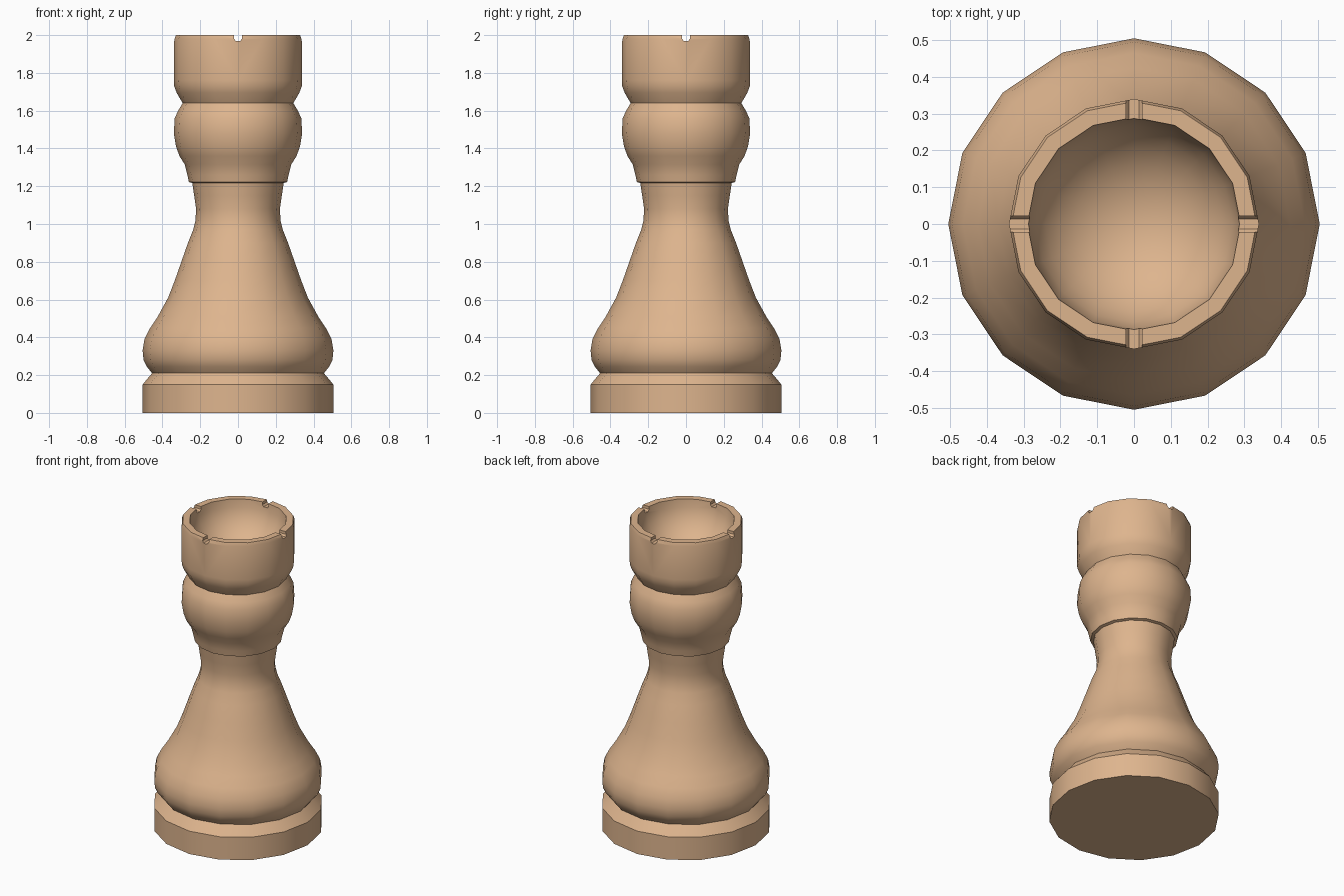
import bpy, bmesh, math

if "Cube" in bpy.data.objects:
    bpy.data.objects.remove(bpy.data.objects["Cube"])

SIDES = 16

wood = bpy.data.materials.new("tan wood")
wood.diffuse_color = (0.73, 0.46, 0.27, 1)
wood.use_nodes = True
wood.node_tree.nodes["Principled BSDF"].inputs["Base Color"].default_value = wood.diffuse_color


def make_object(name, bm):
    bmesh.ops.recalc_face_normals(bm, faces=bm.faces)
    me = bpy.data.meshes.new(name)
    bm.to_mesh(me)
    bm.free()
    me.materials.append(wood)
    ob = bpy.data.objects.new(name, me)
    bpy.context.collection.objects.link(ob)
    return ob


def lathe(name, profile):
    """Revolve (radius, z) points; radius 0 at both ends makes poles."""
    bm = bmesh.new()
    rings = []
    for r, z in profile:
        if r == 0:
            rings.append([bm.verts.new((0, 0, z))] * SIDES)
        else:
            rings.append([bm.verts.new((r * math.cos(2 * math.pi * i / SIDES),
                                        r * math.sin(2 * math.pi * i / SIDES), z))
                          for i in range(SIDES)])
    for a, b in zip(rings, rings[1:]):
        for i in range(SIDES):
            j = (i + 1) % SIDES
            bm.faces.new(list(dict.fromkeys((a[i], a[j], b[j], b[i]))))
    return make_object(name, bm)


# outer outline: foot, belly, waist, collar bulb, crown
outline = [
    (0, 0), (0.505, 0), (0.505, 0.15), (0.487, 0.172), (0.455, 0.21),
    (0.483, 0.245), (0.5, 0.28), (0.505, 0.33), (0.495, 0.39), (0.465, 0.45),
    (0.425, 0.51), (0.37, 0.61), (0.335, 0.70), (0.30, 0.80), (0.265, 0.90),
    (0.237, 0.97), (0.225, 1.02), (0.222, 1.08), (0.232, 1.15), (0.242, 1.217),
    (0.26, 1.222), (0.268, 1.26), (0.282, 1.315), (0.31, 1.36), (0.328, 1.41),
    (0.34, 1.48), (0.335, 1.56), (0.317, 1.60), (0.293, 1.64), (0.325, 1.695),
    (0.338, 1.73), (0.34, 1.76), (0.34, 1.98), (0.333, 2.0),
]
# hollow bowl in the crown
bowl = [(0.29 * math.cos(t * math.pi / 16), 2 - 0.27 * math.sin(t * math.pi / 16))
        for t in range(8)] + [(0, 1.73)]
tower = lathe("tower_body", outline + bowl)

# four round-bottomed notches in the rim
bm = bmesh.new()
u_shape = [(-0.022, 2.05), (-0.022, 1.982), (-0.013, 1.97),
           (0.013, 1.97), (0.022, 1.982), (0.022, 2.05)]
for k in range(4):
    c, s = round(math.cos(k * math.pi / 2)), round(math.sin(k * math.pi / 2))
    ends = [[bm.verts.new((d * c - w * s, d * s + w * c, z)) for w, z in u_shape]
            for d in (0.2, 0.4)]
    bm.faces.new(ends[0])
    bm.faces.new(ends[1][::-1])
    for i in range(6):
        j = (i + 1) % 6
        bm.faces.new((ends[0][i], ends[1][i], ends[1][j], ends[0][j]))
cutter = make_object("notch_cutter", bm)
cutter.hide_render = True

mod = tower.modifiers.new("notches", 'BOOLEAN')
mod.operation = 'DIFFERENCE'
mod.solver = 'EXACT'
mod.object = cutter
bpy.context.view_layer.objects.active = tower
tower.select_set(True)
bpy.ops.object.modifier_apply(modifier=mod.name)
bpy.data.objects.remove(cutter)
bpy.ops.object.shade_smooth_by_angle(angle=math.radians(35))
